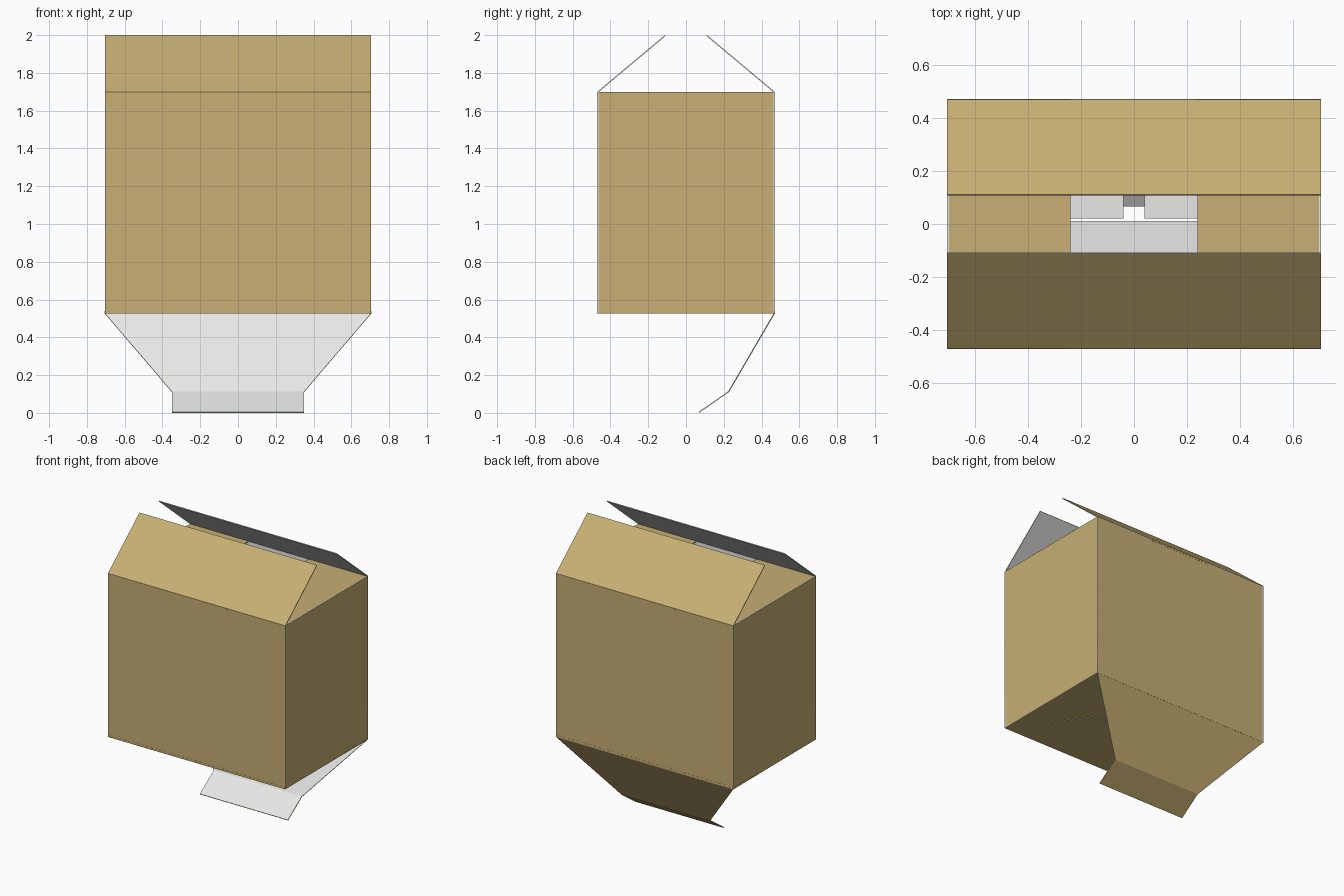
import bpy, bmesh
from mathutils import Vector

if "Cube" in bpy.data.objects:
    bpy.data.objects.remove(bpy.data.objects["Cube"])

W, D = 0.705, 0.47          # half width, half depth
ZB, ZT = 0.525, 1.70        # bottom and top folds
T = 0.006                   # board thickness


def material(name, rgb):
    m = bpy.data.materials.new(name)
    m.diffuse_color = (*rgb, 1)
    m.use_nodes = True
    m.node_tree.nodes["Principled BSDF"].inputs["Base Color"].default_value = m.diffuse_color
    return m


BROWN = material("brown cardboard", (0.57, 0.43, 0.175))
WHITE = material("white lining", (0.80, 0.80, 0.79))


def sheet(name, points, outward, thick=T, border=0.0):
    """Board with brown outer face, white lining and edges."""
    pts = [Vector(p) for p in points]
    n = (pts[1] - pts[0]).cross(pts[2] - pts[1]).normalized()
    out = Vector(outward)
    if n.dot(out) < 0:
        pts.reverse()
        n = -n
    bm = bmesh.new()
    face = bm.faces.new([bm.verts.new(p) for p in pts])
    back = [bm.verts.new(p - n * thick) for p in pts]
    front = list(face.verts)
    inner = bm.faces.new(list(reversed(back)))
    inner.material_index = 1
    k = len(pts)
    for i in range(k):
        j = (i + 1) % k
        bm.faces.new((front[j], front[i], back[i], back[j])).material_index = 1
    if border:
        # pale crease margin around the brown panel
        rim = bmesh.ops.inset_region(bm, faces=[face], thickness=border)
        for f in rim["faces"]:
            f.material_index = 1
    me = bpy.data.meshes.new(name)
    bm.to_mesh(me)
    bm.free()
    me.materials.append(BROWN)
    me.materials.append(WHITE)
    ob = bpy.data.objects.new(name, me)
    bpy.context.collection.objects.link(ob)
    return ob


def rect_xz(y, x0, x1, z0, z1):
    return [(x0, y, z0), (x1, y, z0), (x1, y, z1), (x0, y, z1)]


def rect_yz(x, y0, y1, z0, z1):
    return [(x, y0, z0), (x, y1, z0), (x, y1, z1), (x, y0, z1)]


for s, label in ((-1, "front"), (1, "back")):
    # long walls with brown fold strips at the hinges
    sheet(label + "_wall", rect_xz(s * D, -W, W, ZB, ZT), (0, s, 0), border=0.011)
    y = s * (D + 0.001)
    sheet(label + "_bottom_fold", rect_xz(y, -W, W, ZB, ZB + 0.014), (0, s, 0), 0.001)
    sheet(label + "_top_fold", rect_xz(y, -0.24, 0.24, ZT - 0.012, ZT), (0, s, 0), 0.001)
    # raised top flaps
    sheet(label + "_top_flap",
          [(-W, s * D, ZT), (W, s * D, ZT), (W, s * 0.112, 2.0), (-W, s * 0.112, 2.0)],
          (0, s, 1))

for s, label in ((-1, "left"), (1, "right")):
    # short walls
    sheet(label + "_wall", rect_yz(s * W, -D, D, ZB, ZT), (s, 0, 0), border=0.011)
    sheet(label + "_bottom_fold", rect_yz(s * (W + 0.001), 0.2, D, ZB, ZB + 0.014),
          (s, 0, 0), 0.001)
    # level side flaps on top
    sheet(label + "_top_flap",
          [(s * W, -D, ZT), (s * W, D, ZT), (s * 0.24, D, ZT), (s * 0.24, -D, ZT)],
          (0, 0, 1))
    # locking side flaps underneath
    sheet(label + "_bottom_flap",
          [(s * W, D, ZB), (s * W, -D, ZB), (s * 0.36, 0.02, ZB),
           (s * 0.04, 0.02, ZB), (s * 0.04, D, ZB)],
          (0, 0, -1))

# closed front bottom flap
sheet("front_bottom_flap",
      [(-W, -D, ZB), (W, -D, ZB), (0.36, 0.011, ZB), (-0.36, 0.011, ZB)], (0, 0, -1))

# hanging back bottom flap and its tuck tab
sheet("back_bottom_flap",
      [(-W, D, ZB), (W, D, ZB), (0.35, 0.228, 0.11), (-0.35, 0.228, 0.11)], (0, 1, -0.5))
sheet("tuck_tab",
      [(-0.35, 0.228, 0.11), (0.35, 0.228, 0.11), (0.35, 0.07, 0.0), (-0.35, 0.07, 0.0)],
      (0, 0.5, -1))
